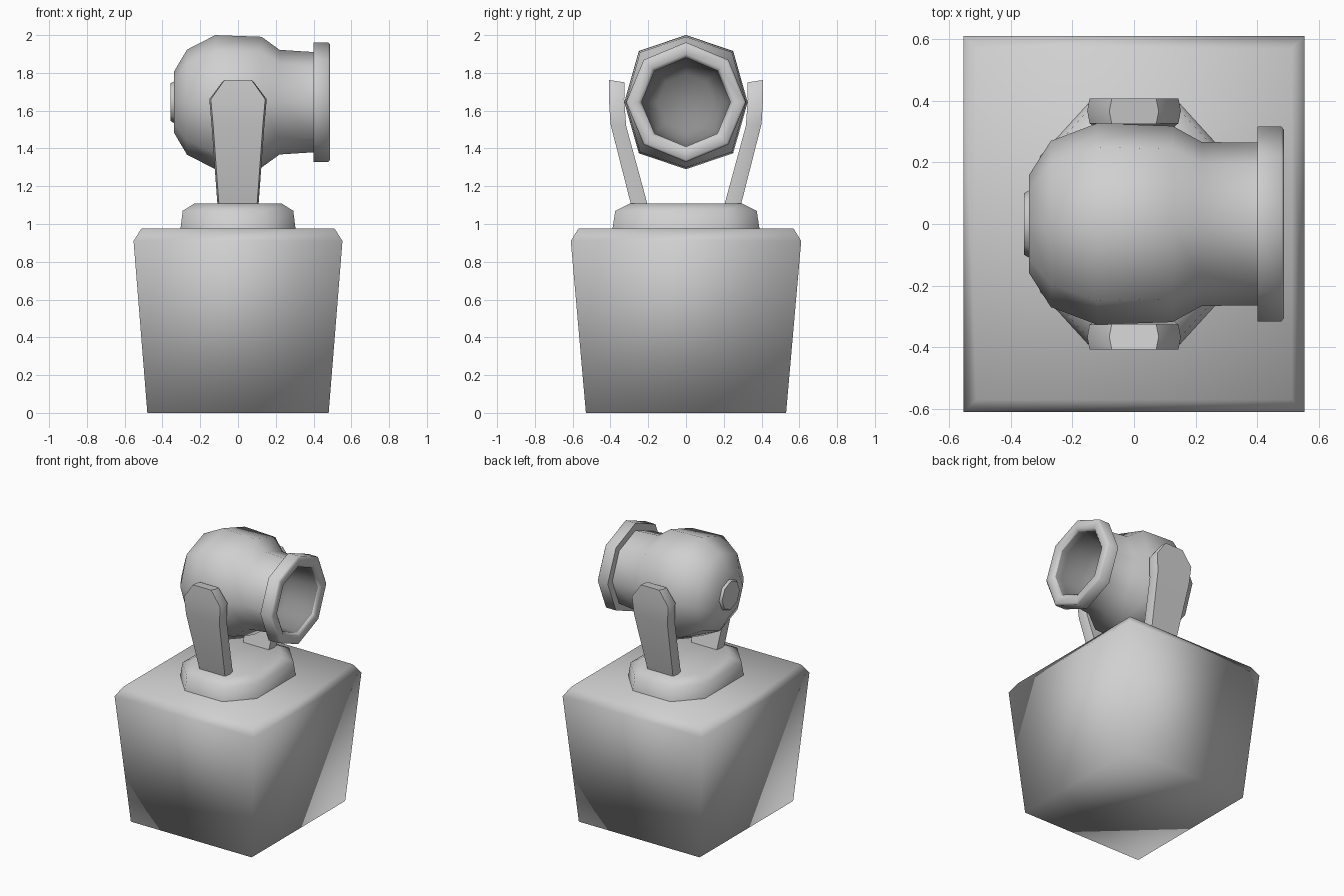
import bpy, bmesh, math

cube = bpy.data.objects.get("Cube")
if cube:
    bpy.data.objects.remove(cube)


def material(name, value):
    mat = bpy.data.materials.new(name)
    mat.use_nodes = True
    colour = (value, value, value, 1)
    mat.diffuse_color = colour
    mat.node_tree.nodes["Principled BSDF"].inputs["Base Color"].default_value = colour
    return mat


MATERIALS = [material("light grey", 0.63), material("dark lens grey", 0.27)]
AXIS = 1.645


def in_recess(face):
    """True for faces lining the open mouth of the lamp."""
    c = face.calc_center_median()
    return 0.15 < c.x < 0.45 and math.hypot(c.y, c.z - AXIS) < 0.235


def loft(name, rings, angle=180, capped=True):
    """Skin a row of equal-sized point rings, cap both ends and smooth."""
    bm = bmesh.new()
    rows = [[bm.verts.new(p) for p in ring] for ring in rings]
    n = len(rows[0])
    for a, b in zip(rows, rows[1:]):
        for i in range(n):
            j = (i + 1) % n
            bm.faces.new((a[i], a[j], b[j], b[i]))
    if capped:
        bm.faces.new(rows[0])
        bm.faces.new(rows[-1])
    else:
        bmesh.ops.remove_doubles(bm, verts=bm.verts, dist=0.0001)
    bmesh.ops.recalc_face_normals(bm, faces=bm.faces)
    for face in bm.faces:
        face.material_index = int(in_recess(face))
    mesh = bpy.data.meshes.new(name)
    bm.to_mesh(mesh)
    bm.free()
    for mat in MATERIALS:
        mesh.materials.append(mat)
    ob = bpy.data.objects.new(name, mesh)
    bpy.context.collection.objects.link(ob)
    bpy.ops.object.select_all(action="DESELECT")
    ob.select_set(True)
    bpy.context.view_layer.objects.active = ob
    bpy.ops.object.shade_smooth_by_angle(angle=math.radians(angle))


def rect(x, y, z):
    return [(-x, -y, z), (x, -y, z), (x, y, z), (-x, y, z)]


def octagon(x, r, square=0.0):
    """Eight-sided ring around the lamp axis; square pushes the diagonals out
    and flattens the sides."""
    ring = []
    for i in range(8):
        a = i * math.pi / 4
        k = r * (1 + square) if i % 2 else r
        ring.append((x, k * math.cos(a) * (1 - square), AXIS + k * math.sin(a)))
    return ring


# Tapered box with a chamfered top
loft("base_box", [rect(0.48, 0.53, 0), rect(0.553, 0.61, 0.91), rect(0.512, 0.57, 0.975)])

# Octagonal turntable
plate = []
for s, z in ((1, 0.97), (0.96, 1.07), (0.76, 1.108)):
    quarter = [(0.305, 0.22), (0.15, 0.39)]
    pts = quarter + [(-x, y) for x, y in quarter[::-1]]
    pts += [(-x, -y) for x, y in pts]
    plate.append([(x * s, y * s, z) for x, y in pts])
loft("turntable", plate, 60)

# Yoke arms with slightly crowned edges: half width, inner y, outer y, inner z, outer z
ARM = [(0.108, 0.2, 0.288, 1.09, 1.09), (0.14, 0.317, 0.4, 1.52, 1.53),
       (0.152, 0.327, 0.408, 1.66, 1.66), (0.08, 0.325, 0.407, 1.75, 1.762)]
for side, name in ((-1, "front_arm"), (1, "back_arm")):
    rings = []
    for w, yi, yo, zi, zo in ARM:
        ym, zm, e = side * (yi + yo) / 2, (zi + zo) / 2, w - 0.008
        rings.append([(-e, side * yi, zi), (e, side * yi, zi), (w, ym, zm),
                      (e, side * yo, zo), (-e, side * yo, zo), (-w, ym, zm)])
    loft(name, rings, 50)

# Lamp housing: bulged shell, neck, then a recess running back inside
SHELL = [(-0.34, 0.16, 0), (-0.27, 0.278, 0.03), (-0.12, 0.355, 0.08), (0.125, 0.346, 0.08),
         (0.22, 0.277, 0.04), (0.42, 0.264, 0),
         (0.42, 0.235, 0), (0.27, 0.215, 0), (0.2, 0.15, 0)]
loft("lamp_housing", [octagon(*p) for p in SHELL], 70)

# Lens ring, closed on itself around the mouth
RING = [(0.4, 0.235), (0.4, 0.317), (0.478, 0.317), (0.487, 0.305),
        (0.487, 0.255), (0.47, 0.235), (0.4, 0.235)]
loft("lens_ring", [octagon(*p) for p in RING], 60, capped=False)

# Small cap on the rear of the lamp
loft("rear_cap", [octagon(-0.33, 0.115), octagon(-0.357, 0.1)], 40)
